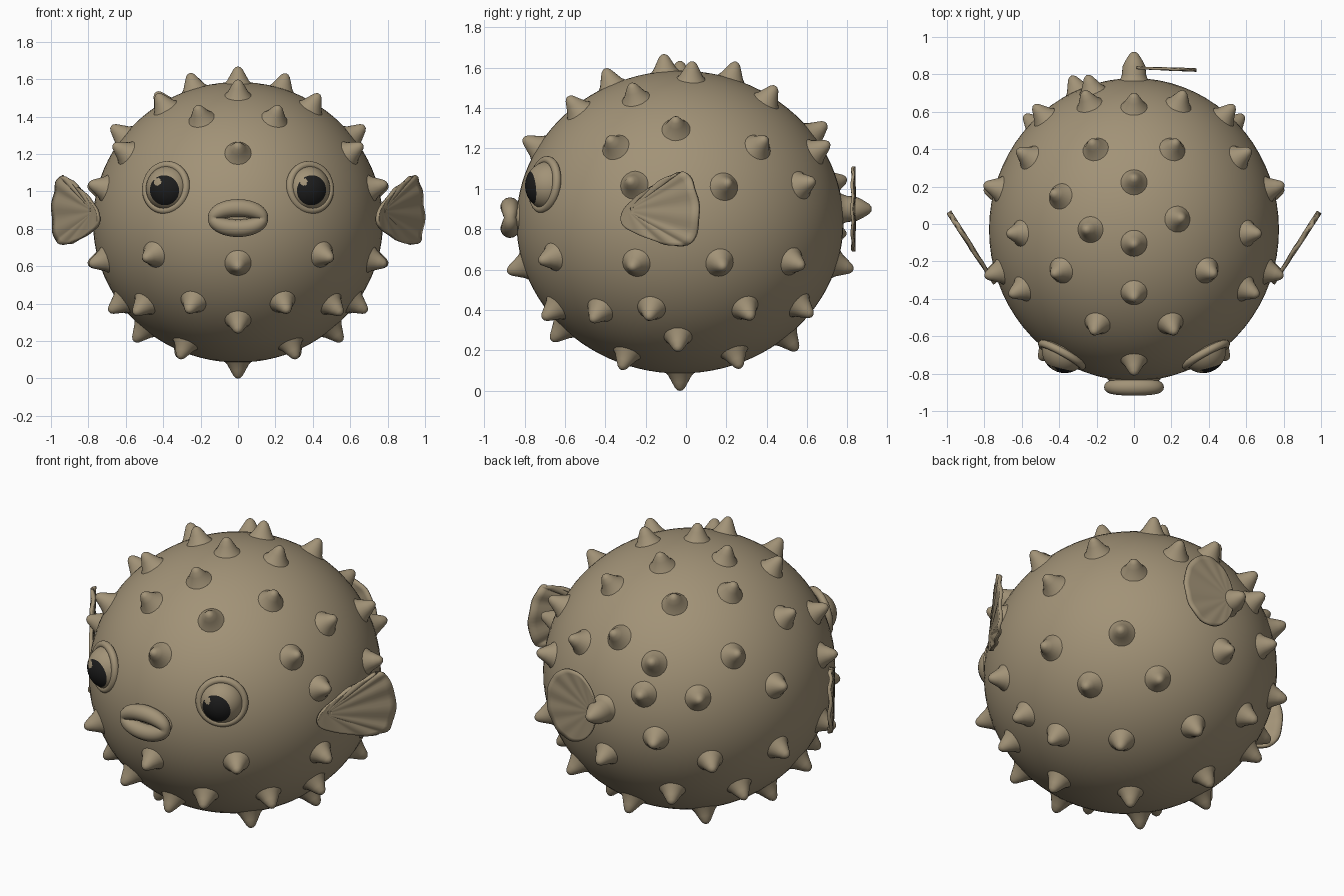
import bpy, bmesh, math
from mathutils import Vector, Matrix

if "Cube" in bpy.data.objects:
    bpy.data.objects.remove(bpy.data.objects["Cube"])


def material(name, rgb):
    m = bpy.data.materials.new(name)
    m.diffuse_color = (*rgb, 1)
    m.use_nodes = True
    m.node_tree.nodes["Principled BSDF"].inputs["Base Color"].default_value = m.diffuse_color
    return m


TAN = material("tan skin", (0.36, 0.29, 0.185))
BLACK = material("pupil black", (0.012, 0.012, 0.012))
CENTRE = Vector((0, -0.03, 0.835))
RADII = Vector((0.775, 0.81, 0.75))


def finish(name, bm, mats=(TAN,)):
    bmesh.ops.recalc_face_normals(bm, faces=bm.faces)
    for f in bm.faces:
        f.smooth = True
    me = bpy.data.meshes.new(name)
    bm.to_mesh(me)
    bm.free()
    for m in mats:
        me.materials.append(m)
    ob = bpy.data.objects.new(name, me)
    bpy.context.collection.objects.link(ob)
    return ob


def on_body(p):
    """Nearest body point in the direction of p, and the outward normal there."""
    d = Vector(p) - CENTRE
    d /= math.sqrt(sum((d[i] / RADII[i]) ** 2 for i in range(3)))
    n = Vector([d[i] / RADII[i] ** 2 for i in range(3)]).normalized()
    return CENTRE + d, n


def frame(pos, axis):
    """Matrix that puts local z along axis at pos."""
    q = Vector(axis).to_track_quat('Z', 'Y')
    return Matrix.Translation(pos) @ q.to_matrix().to_4x4()


def lathe(bm, profile, mat, n=20):
    """Turn a (radius, height) profile around local z."""
    rings = []
    for r, h in profile:
        if r == 0:
            rings.append([bm.verts.new(mat @ Vector((0, 0, h)))] * n)
        else:
            rings.append([bm.verts.new(mat @ Vector((r * math.cos(2 * math.pi * i / n),
                         r * math.sin(2 * math.pi * i / n), h))) for i in range(n)])
    for a, b in zip(rings, rings[1:]):
        for i in range(n):
            j = (i + 1) % n
            vs = list(dict.fromkeys((a[i], a[j], b[j], b[i])))
            bm.faces.new(vs)


def tube_loop(bm, mat, a, b, radius, n=48, m=14):
    """Closed elliptical tube in the local xy plane; radius depends on angle."""
    rows = []
    for i in range(n):
        t = 2 * math.pi * i / n
        c = Vector((a * math.cos(t), b * math.sin(t), 0))
        out = Vector((math.cos(t) / a, math.sin(t) / b, 0)).normalized()
        r = radius(t)
        rows.append([bm.verts.new(mat @ (c + out * r * math.cos(2 * math.pi * k / m)
                     + Vector((0, 0, r * math.sin(2 * math.pi * k / m))))) for k in range(m)])
    for i in range(n):
        for k in range(m):
            p, q = rows[i], rows[(i + 1) % n]
            bm.faces.new((p[k], q[k], q[(k + 1) % m], p[(k + 1) % m]))


# Round body
bm = bmesh.new()
bmesh.ops.create_uvsphere(bm, u_segments=72, v_segments=48, radius=1)
bmesh.ops.transform(bm, verts=bm.verts, matrix=Matrix.Translation(CENTRE) @ Matrix.Diagonal((*RADII, 1)))
finish("body", bm)

# Spines: mirrored pairs, then single ones
PAIRS = [(.41, -.26, 1.48), (.22, .43, 1.48), (.21, -.57, 1.43), (.63, -.05, 1.31),
         (.62, -.36, 1.22), (.58, .37, 1.22), (.25, .67, 1.2), (.76, .2, 1.02),
         (.51, .61, 1.03), (.76, -.27, 1.03), (.48, -.70, .65), (.76, -.26, .62),
         (.77, .18, .62), (.55, .55, .63), (.62, .33, .36), (.35, .65, .36),
         (.26, -.70, .37), (.53, -.45, .37), (.66, -.18, .38), (.54, -.04, .22),
         (.30, -.31, .14), (.31, .26, .14)]
SINGLES = [(0, -.11, 1.65), (.25, .03, 1.6), (-.25, -.03, 1.6), (0, .25, 1.62), (0, -.39, 1.56),
           (-.42, .16, 1.5), (0, -.76, 1.22), (0, .67, 1.3), (-.24, .77, 1.04), (-.32, .76, .78),
           (0, -.86, .6), (0, .80, .61), (0, -.65, .27), (0, .54, .22), (0, -.03, 0)]
SPINE = [(.078, -.012), (.057, .012), (.039, .045), (.024, .072), (.012, .083), (0, .086)]
bm = bmesh.new()
for p in SINGLES + PAIRS + [(-x, y, z) for x, y, z in PAIRS]:
    lathe(bm, SPINE, frame(*on_body(p)))
finish("spines", bm)

# Eyes with black pupils, a small glint, and socket rings
for s, side in ((1, "right"), (-1, "left")):
    n = Vector((s * .48, -.87, .12)).normalized()
    c = Vector((s * .37, -.675, 1.015))
    look = Vector((s * .25, -.96, -.1)).normalized()
    bm = bmesh.new()
    bmesh.ops.create_uvsphere(bm, u_segments=64, v_segments=48, radius=.122)
    bmesh.ops.transform(bm, verts=bm.verts, matrix=frame(c, look))
    for f in bm.faces:
        m = f.calc_center_median()
        glint = math.hypot(m.x - (s * .39 - .04), m.z - 1.05) < .02
        if (m - c).angle(look) < math.radians(43) and not glint:
            f.material_index = 1
    finish(side + "_eye", bm, (TAN, BLACK))
    bm = bmesh.new()
    tube_loop(bm, frame(Vector((s * .385, -.70, 1.02)), n), .122, .122, lambda t: .021)
    finish(side + "_eye_socket", bm)

# Puckered lips: a tube thinner at the corners, on a low muzzle
bm = bmesh.new()
tube_loop(bm, frame(Vector((0, -.872, .857)), (0, -1, 0)), .13, .054,
          lambda t: .03 + .017 * abs(math.sin(t)))
finish("lips", bm)
bm = bmesh.new()
bmesh.ops.create_uvsphere(bm, u_segments=32, v_segments=20, radius=1)
bmesh.ops.transform(bm, verts=bm.verts,
                    matrix=Matrix.Translation((0, -.82, .857)) @ Matrix.Diagonal((.145, .045, .085, 1)))
finish("muzzle", bm)


def smooth_outline(pts, steps=5):
    """Closed Catmull-Rom curve through 2D points."""
    out = []
    for i in range(len(pts)):
        p0, p1, p2, p3 = (Vector(pts[(i + k - 1) % len(pts)]) for k in range(4))
        for j in range(steps):
            t = j / steps
            out.append(.5 * (2 * p1 + (p2 - p0) * t + (2 * p0 - 5 * p1 + 4 * p2 - p3) * t * t
                             + (3 * p1 - p0 - 3 * p2 + p3) * t ** 3))
    return out


def fin(name, outline, root, direction, thick, ripple):
    """Thin rippled fan: outline is (distance along direction, height)."""
    d = Vector(direction).normalized()
    side = d.cross(Vector((0, 0, 1)))
    pts = smooth_outline(outline)
    hub = Vector((.03, sum(p.y for p in pts) / len(pts)))
    bm = bmesh.new()
    rings = []
    for t in (.1, .4, .7, .9, 1):
        ring = []
        for i, p in enumerate(pts):
            q = hub + (p - hub) * t
            w = ripple * t * math.cos(2 * math.pi * i / 6) * min(1, q.x / .2)
            ring.append(bm.verts.new(Vector(root) + d * q.x + side * w + Vector((0, 0, q.y))))
        rings.append(ring)
    bm.faces.new(rings[0])
    for a, b in zip(rings, rings[1:]):
        for i in range(len(a)):
            j = (i + 1) % len(a)
            bm.faces.new((a[i], a[j], b[j], b[i]))
    ob = finish(name, bm)
    mod = ob.modifiers.new("thickness", 'SOLIDIFY')
    mod.thickness = thick
    mod.offset = 0
    return ob


# Side fins
FAN = [(0, .82), (.1, .77), (.25, .725), (.37, .72), (.42, .76), (.445, .88), (.42, 1.0),
       (.38, 1.07), (.33, 1.08), (.2, 1.03), (.08, .96), (0, .89)]
for s, side in ((1, "right"), (-1, "left")):
    fin(side + "_side_fin", FAN, (s * .75, -.31, 0), (s * .54, .84, 0), .02, .005)

# Tail stub and the tail fin beside it
bm = bmesh.new()
lathe(bm, [(.11, -.03), (.075, .0), (.064, .03), (.062, .07), (.045, .105), (.025, .137), (.012, .148), (0, .15)],
      frame(Vector((0, .77, .9)), (0, 1, 0)), 28)
finish("tail_stub", bm)
OVAL = [(.165 - .165 * math.cos(k * math.pi / 6), .9 + .21 * math.sin(k * math.pi / 6)) for k in range(12)]
fin("tail_fin", OVAL, (0.005, .835, 0), (1, -.035, 0), .014, .003)
